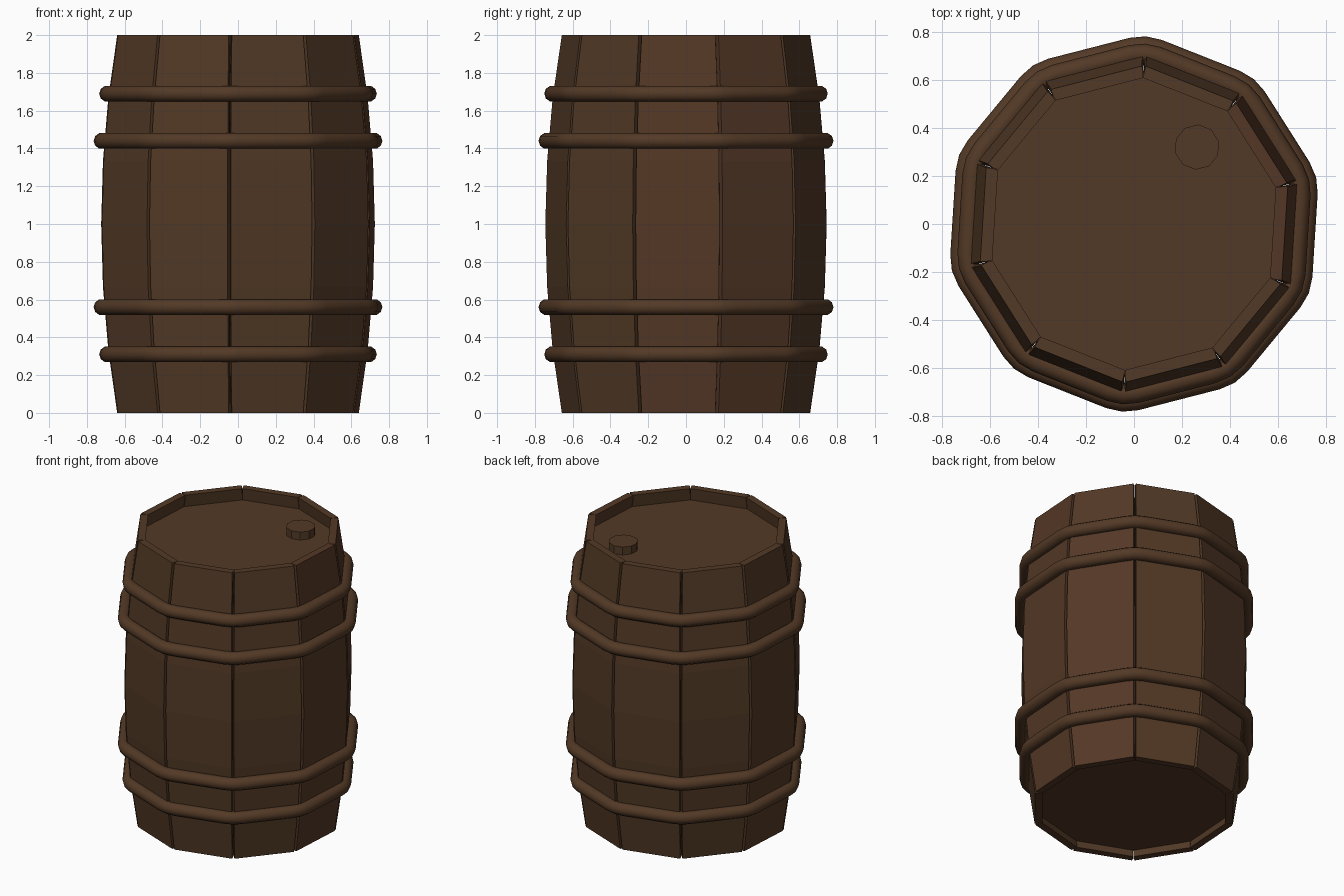
import bpy, bmesh, math
from mathutils import Vector

if "Cube" in bpy.data.objects:
    bpy.data.objects.remove(bpy.data.objects["Cube"])

SIDES = 10
STEP = math.radians(36)
START = math.radians(14.4)      # angle of the first stave seam
HALF = STEP / 2


def material(name, rgb):
    m = bpy.data.materials.new(name)
    m.diffuse_color = (*rgb, 1)
    m.use_nodes = True
    m.node_tree.nodes["Principled BSDF"].inputs["Base Color"].default_value = m.diffuse_color
    return m


wood = material("brown wood", (0.084, 0.041, 0.019))
red_wood = material("reddish brown wood", (0.088, 0.039, 0.019))
hoop_brown = material("hoop brown", (0.086, 0.041, 0.019))


def make(name, bm, mat):
    bmesh.ops.recalc_face_normals(bm, faces=bm.faces)
    me = bpy.data.meshes.new(name)
    bm.to_mesh(me)
    bm.free()
    me.materials.append(mat)
    ob = bpy.data.objects.new(name, me)
    bpy.context.collection.objects.link(ob)
    return ob


def loft(name, rings, mat, closed=False):
    """Skin a list of point rings, capped or joined end to end."""
    bm = bmesh.new()
    vr = [[bm.verts.new(p) for p in r] for r in rings]
    n = len(vr[0])
    count = len(vr) if closed else len(vr) - 1
    for i in range(count):
        a, b = vr[i], vr[(i + 1) % len(vr)]
        for j in range(n):
            k = (j + 1) % n
            bm.faces.new((a[j], a[k], b[k], b[j]))
    if not closed:
        bm.faces.new(vr[0])
        bm.faces.new(vr[-1])
    return make(name, bm, mat)


def corner_radius(z):
    """Bulging barrel profile, measured at the seams."""
    return 0.7485 - 0.0875 * (z - 1) ** 2


# Staves with chamfered outer edges that form the seams
def stave_ring(angle, z):
    r = corner_radius(z)
    t = math.tan(HALF)
    ap = r * math.cos(HALF)
    mid = ap - 0.025
    inner = (r - 0.052) * math.cos(HALF)
    half = [(ap, ap * t - 0.009), (mid, mid * t - 0.002), (inner, inner * t - 0.001)]
    pts = half + [(u, -v) for u, v in reversed(half)]
    c, s = math.cos(angle), math.sin(angle)
    return [(u * c - v * s, u * s + v * c, z) for u, v in pts]


for k in range(SIDES):
    a = START + HALF + k * STEP
    loft(f"stave_{k + 1}", [stave_ring(a, i / 3) for i in range(7)],
         red_wood if k in (0, 9) else wood)


# Recessed lid and bottom panel
def panel(name, z0, z1):
    rings = []
    for z in (z0, z1):
        r = corner_radius(z) - 0.045
        rings.append([(r * math.cos(START + k * STEP), r * math.sin(START + k * STEP), z)
                      for k in range(SIDES)])
    loft(name, rings, wood)


panel("lid", 1.85, 1.915)
panel("bottom_panel", 0.05, 0.11)


# Bung on the lid
def circle(r, z, n=10):
    return [(0.262 + r * math.cos(START + i * math.tau / n),
             0.32 + r * math.sin(START + i * math.tau / n), z) for i in range(n)]


loft("bung", [circle(0.094, 1.90), circle(0.094, 1.97)], wood)


# Hoops: round tube swept along a decagon with rounded corners
def hoop(name, z, apothem, tube=0.043, bevel=0.06, sides=10):
    R = apothem / math.cos(HALF)
    path = []
    for k in range(SIDES):
        a = START + k * STEP
        corner = Vector((math.cos(a), math.sin(a), 0)) * R
        for turn in (-1, 0, 1):
            if turn:
                b = a + turn * STEP
                along = (Vector((math.cos(b), math.sin(b), 0)) * R - corner).normalized()
                path.append((corner + along * bevel, a + turn * HALF * 0.75))
            else:
                path.append((corner * (1 - bevel * math.sin(HALF) / 2 / R), a))
    rings = []
    for p, a in path:
        out = Vector((math.cos(a), math.sin(a), 0))
        rings.append([p + out * tube * math.cos(t) + Vector((0, 0, z + tube * math.sin(t)))
                      for t in (math.tau * i / sides for i in range(sides))])
    ob = loft(name, rings, hoop_brown, closed=True)
    for f in ob.data.polygons:
        f.use_smooth = True


for label, side in (("upper", 1), ("lower", -1)):
    hoop(label + "_outer_hoop", 1 + side * 0.69, 0.683)
    hoop(label + "_inner_hoop", 1 + side * 0.44, 0.712)
